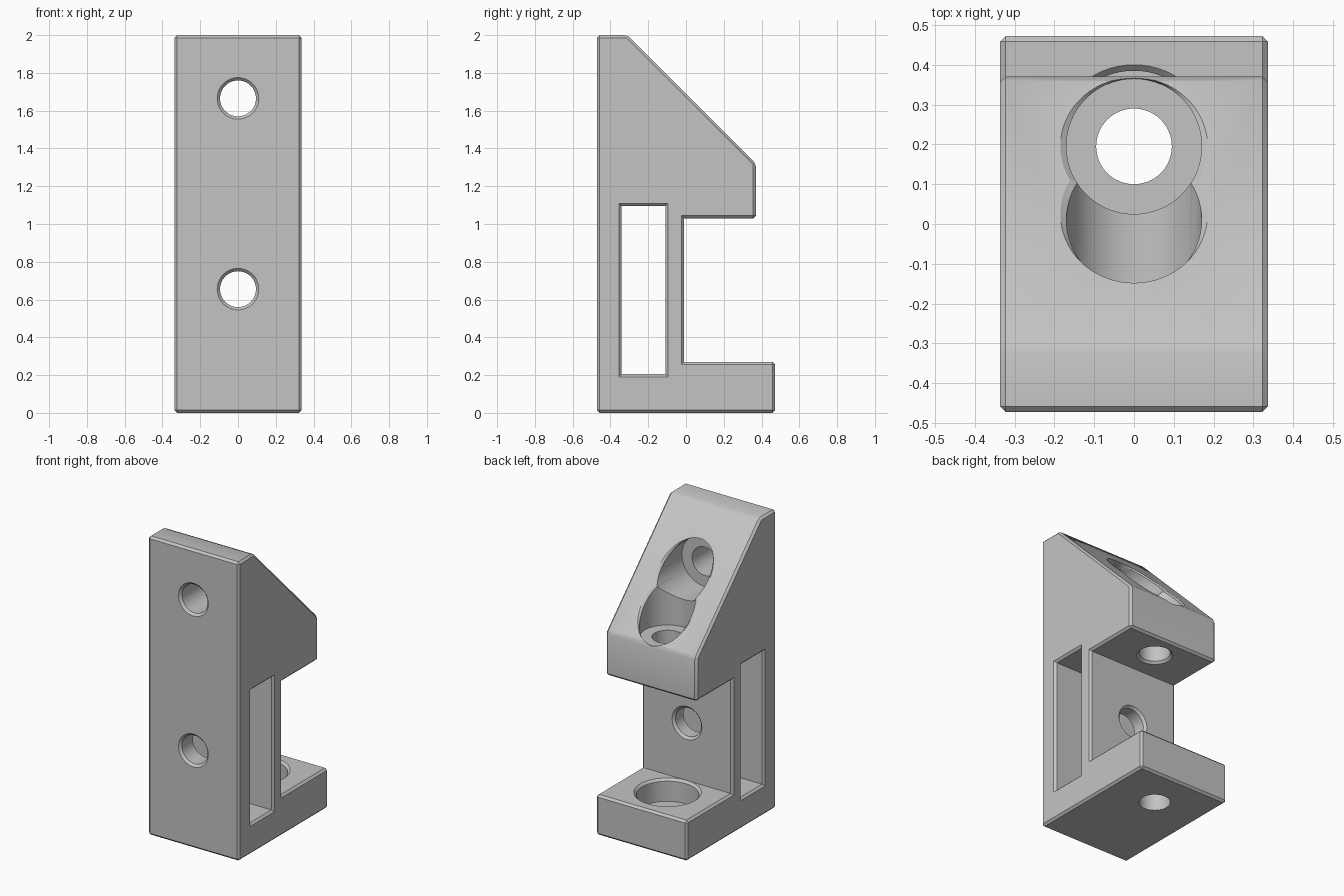
import bpy, bmesh, math

cube = bpy.data.objects.get("Cube")
if cube:
    bpy.data.objects.remove(cube, do_unlink=True)

HALF_W = 0.337   # half width of the block
CH = 0.014       # chamfer size
SIDES = 64

grey = bpy.data.materials.new("plain grey")
grey.use_nodes = True
grey.diffuse_color = (0.55, 0.55, 0.55, 1)
grey.node_tree.nodes["Principled BSDF"].inputs["Base Color"].default_value = (0.55, 0.55, 0.55, 1)


def make_object(name, bm):
    bmesh.ops.recalc_face_normals(bm, faces=bm.faces)
    mesh = bpy.data.meshes.new(name)
    bm.to_mesh(mesh)
    bm.free()
    mesh.materials.append(grey)
    obj = bpy.data.objects.new(name, mesh)
    bpy.context.collection.objects.link(obj)
    return obj


def loft(name, rings):
    """Closed solid through a list of point rings of equal length."""
    bm = bmesh.new()
    loops = [[bm.verts.new(p) for p in ring] for ring in rings]
    n = len(loops[0])
    for a, b in zip(loops, loops[1:]):
        for i in range(n):
            j = (i + 1) % n
            bm.faces.new((a[i], a[j], b[j], b[i]))
    bm.faces.new(loops[0])
    bm.faces.new(loops[-1])
    return make_object(name, bm)


def circle(rx, ry):
    steps = [2 * math.pi * i / SIDES for i in range(SIDES)]
    return [(rx * math.cos(a), ry * math.sin(a)) for a in steps]


def upright_bore(name, y, profile):
    return loft(name, [[(u, y + v, z) for u, v in circle(r, r)] for z, r in profile])


def level_bore(name, z, profile):
    return loft(name, [[(u, y, z + v) for u, v in circle(r, r)] for y, r in profile])


# Main block: side profile extruded across the width, outer edges chamfered
profile = [(-0.472, 0), (0.472, 0), (0.472, 0.27), (-0.01, 0.27), (-0.01, 1.03),
           (0.37, 1.03), (0.37, 1.32), (-0.31, 2), (-0.472, 2)]
body = loft("bracket_body", [[(x, y, z) for y, z in profile] for x in (-HALF_W, HALF_W)])
bm = bmesh.new()
bm.from_mesh(body.data)
outer = [e for e in bm.edges if e.calc_face_angle_signed() > 0.1]
bmesh.ops.bevel(bm, geom=outer, offset=CH, offset_type='OFFSET', segments=1,
                profile=0.5, affect='EDGES', clamp_overlap=True)
bm.to_mesh(body.data)
bm.free()

cutters = []

# Slot through the sides, with chamfered rims
slot = []
for x, grow in ((-0.5, CH), (-HALF_W, CH), (CH - HALF_W, 0),
                (HALF_W - CH, 0), (HALF_W, CH), (0.5, CH)):
    y0, y1, z0, z1 = -0.342 - grow, -0.109 + grow, 0.205 - grow, 1.095 + grow
    slot.append([(x, y0, z0), (x, y1, z0), (x, y1, z1), (x, y0, z1)])
cutters.append(loft("slot_cutter", slot))

# Screw holes and counterbores
HOLE, RIM, HEAD = 0.095, 0.11, 0.17
HOLE_Y, TOP_Z, LOW_Z = 0.195, 1.665, 0.655
cutters.append(level_bore("lower_front_hole_cutter", LOW_Z, [
    (-0.6, RIM), (-0.472, RIM), (-0.457, HOLE), (-0.025, HOLE), (-0.01, RIM), (0.2, RIM)]))
cutters.append(level_bore("upper_front_hole_cutter", TOP_Z, [
    (-0.6, RIM), (-0.472, RIM), (-0.457, HOLE), (-0.2, HOLE), (-0.2, HEAD), (0.6, HEAD)]))
cutters.append(upright_bore("upper_block_hole_cutter", HOLE_Y, [
    (0.9, RIM), (1.03, RIM), (1.045, HOLE), (1.31, HOLE), (1.31, HEAD), (2.2, HEAD)]))
cutters.append(upright_bore("base_hole_cutter", HOLE_Y, [
    (-0.1, HOLE), (0.12, HOLE), (0.12, 0.19), (0.255, 0.19), (0.27, 0.205), (0.5, 0.205)]))

# Chamfered rims where the two counterbores meet the slope (y + z = 1.69)
upright_rim, level_rim = [], []
for depth, grow in ((0.014, 0), (-0.014, 0.03)):
    ring = circle(HEAD + grow, HEAD + 0.2 * grow)
    plane = 1.69 - depth
    upright_rim.append([(u, HOLE_Y + v, plane - HOLE_Y - v) for u, v in ring])
    level_rim.append([(u, plane - TOP_Z - v, TOP_Z + v) for u, v in ring])
cutters.append(loft("upright_rim_cutter", upright_rim))
cutters.append(loft("level_rim_cutter", level_rim))

# Cut everything and tidy the helpers away
bpy.ops.object.select_all(action='DESELECT')
bpy.context.view_layer.objects.active = body
body.select_set(True)
for cutter in cutters:
    cutter.hide_render = True
    mod = body.modifiers.new(cutter.name, 'BOOLEAN')
    mod.operation = 'DIFFERENCE'
    mod.solver = 'EXACT'
    mod.object = cutter
    bpy.ops.object.modifier_apply(modifier=mod.name)
    bpy.data.objects.remove(cutter, do_unlink=True)

bpy.ops.object.shade_smooth_by_angle(angle=math.radians(30))
